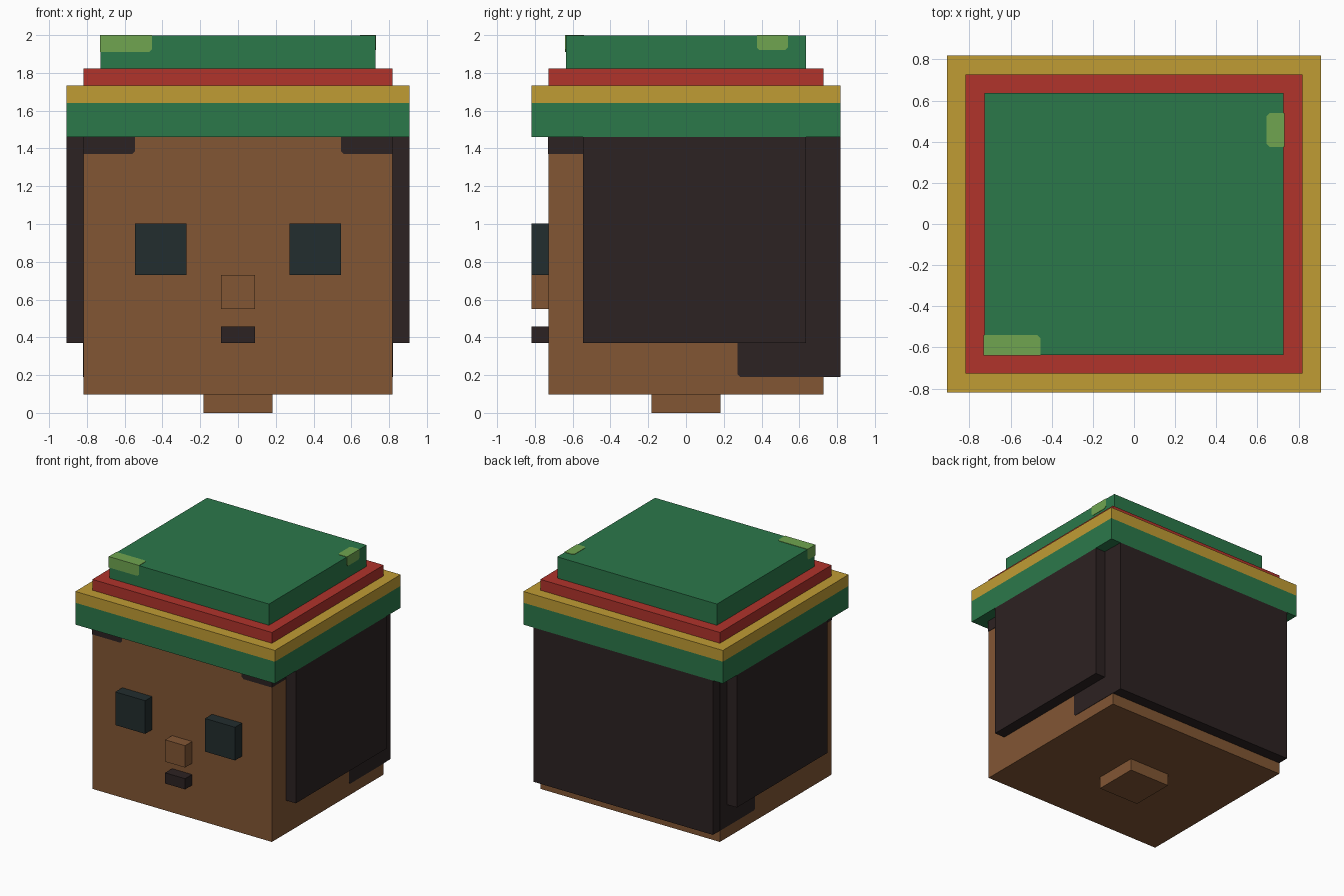
import bpy, bmesh
from mathutils import Vector

cube = bpy.data.objects.get("Cube")
if cube:
    bpy.data.objects.remove(cube, do_unlink=True)

U = 1 / 11      # grid unit of the blocky style
PROUD = 0.003   # how far painted patches stand off their block


def material(name, rgb):
    lin = [((c / 255 + 0.055) / 1.055) ** 2.4 for c in rgb] + [1.0]
    m = bpy.data.materials.new(name)
    m.use_nodes = True
    m.diffuse_color = lin
    bsdf = m.node_tree.nodes["Principled BSDF"]
    bsdf.inputs["Base Color"].default_value = lin
    bsdf.inputs["Roughness"].default_value = 0.9
    return m


SKIN = material("brown skin", (130, 86, 52))
HAIR = material("dark hair", (44, 34, 34))
EYE = material("dark teal", (34, 45, 46))
GREEN = material("green cloth", (43, 120, 74))
GOLD = material("gold cloth", (192, 156, 52))
RED = material("red cloth", (177, 51, 43))
LIME = material("light green", (112, 165, 80))


def box_mesh(x, y, z):
    bm = bmesh.new()
    bmesh.ops.create_cube(bm, size=1)
    for v in bm.verts:
        v.co = [r[0] if c < 0 else r[1] for c, r in zip(v.co, (x, y, z))]
    return bm


def finish(bm, name, *mats):
    bmesh.ops.recalc_face_normals(bm, faces=bm.faces)
    me = bpy.data.meshes.new(name)
    bm.to_mesh(me)
    bm.free()
    for m in mats:
        me.materials.append(m)
    ob = bpy.data.objects.new(name, me)
    bpy.context.collection.objects.link(ob)
    return ob


def box(name, x, y, z, mat):
    return finish(box_mesh(x, y, z), name, mat)


def patch(name, x, y, z, host, mat):
    """Painted patch: a block sunk in its host, with clipped inner corners."""
    bm = box_mesh(x, y, z)

    def sunk(face):
        c = face.calc_center_median()
        n = face.normal
        return all(abs(n[i]) < 0.5 or host[i][0] <= c[i] <= host[i][1] for i in range(3))

    bm.normal_update()
    inner = [e for e in bm.edges if all(sunk(f) for f in e.link_faces)]
    bmesh.ops.bevel(bm, geom=inner, offset=0.015, segments=1, affect='EDGES')
    return finish(bm, name, mat)


def both_sides(make, name, x, *args):
    """Make a part on the left (+x) and its mirror on the right."""
    make("left_" + name, x, *args)
    make("right_" + name, (-x[1], -x[0]), *args)


# Head and neck
HEAD = ((-9 * U, 9 * U), (-8 * U, 8 * U), (0.097, 1.46))
box("head", *HEAD, SKIN)
box("neck", (-2 * U, 2 * U), (-2 * U, 2 * U), (0, 0.1), SKIN)

# Face
FACE_Y = (-9 * U, -8 * U)
both_sides(box, "eye", (3 * U, 6 * U), FACE_Y, (0.73, 1.003), EYE)
box("nose", (-U, U), FACE_Y, (0.55, 0.73), SKIN)
box("mouth", (-U, U), FACE_Y, (0.37, 0.458), HAIR)

# Hair: raised panels at the sides and back, flat patches on the head
both_sides(box, "side_hair", (9 * U, 10 * U), (-6 * U, 7 * U), (0.37, 1.46), HAIR)
box("back_hair", (-9 * U, 9 * U), (8 * U, 9 * U), (0.19, 1.46), HAIR)
both_sides(patch, "hairline_corner", (6 * U, 9 * U + PROUD),
           (-8 * U - PROUD, -0.5), (1.37, 1.5), HEAD, HAIR)
both_sides(patch, "lower_hair", (8 * U, 9 * U + PROUD),
           (3 * U, 8 * U + PROUD), (0.19, 1.5), HEAD, HAIR)

# Hat band: green below, gold above
bm = box_mesh((-10 * U, 10 * U), (-9 * U, 9 * U), (1.46, 1.733))
bmesh.ops.bisect_plane(bm, geom=bm.verts[:] + bm.edges[:] + bm.faces[:],
                       plane_co=Vector((0, 0, 1.64)), plane_no=Vector((0, 0, 1)))
for f in bm.faces:
    f.material_index = 1 if f.calc_center_median().z > 1.64 else 0
finish(bm, "hat_band", GREEN, GOLD)

# Hat upper tiers
box("hat_red_tier", (-9 * U, 9 * U), (-8 * U, 8 * U), (1.733, 1.822), RED)
CROWN = ((-8 * U, 8 * U), (-7 * U, 7 * U), (1.822, 2.0 - PROUD))
box("hat_crown", *CROWN, GREEN)

# Light patches on the crown edges
patch("front_hat_patch", (-8 * U - PROUD, -5 * U), (-7 * U - PROUD, -0.54),
      (1.91, 2.0), CROWN, LIME)
patch("side_hat_patch", (0.645, 8 * U + PROUD), (0.375, 0.54),
      (1.92, 2.0), CROWN, LIME)
